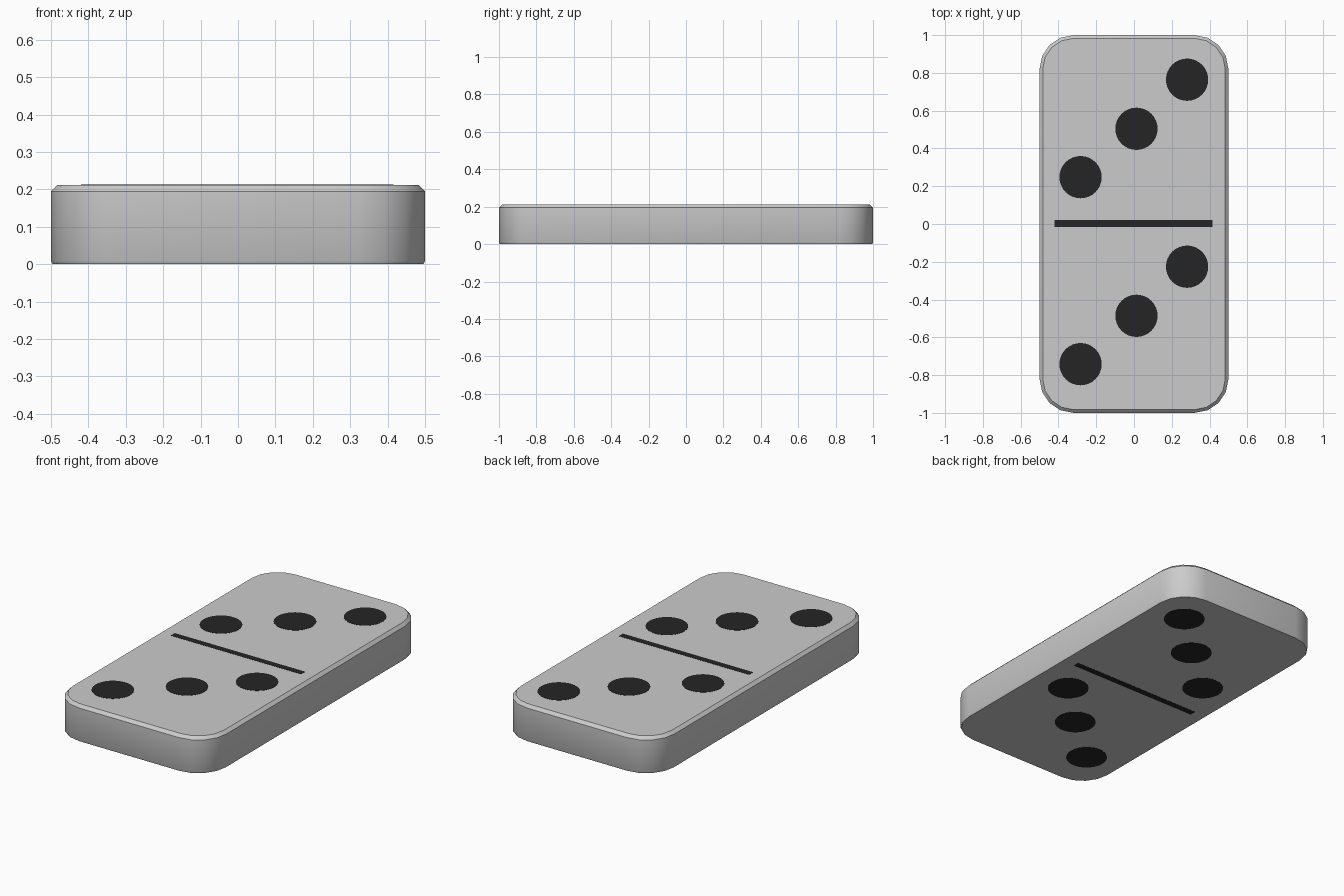
import bpy, bmesh
from math import pi, cos, sin

if "Cube" in bpy.data.objects:
    bpy.data.objects.remove(bpy.data.objects["Cube"])

HX, HY, R, STEPS = 0.5, 1.0, 0.18, 4
TOP, BOTTOM = 0.212, 0.001


def outline(inset):
    """Rounded rectangle, counter-clockwise."""
    pts, r = [], R - inset
    for k, (sx, sy) in enumerate([(1, 1), (-1, 1), (-1, -1), (1, -1)]):
        for i in range(STEPS + 1):
            a = (k + i / STEPS) * pi / 2
            pts.append((sx * (HX - R) + r * cos(a), sy * (HY - R) + r * sin(a)))
    return pts


def finish(bm, name, mat=None):
    bmesh.ops.recalc_face_normals(bm, faces=bm.faces)
    me = bpy.data.meshes.new(name)
    bm.to_mesh(me)
    bm.free()
    ob = bpy.data.objects.new(name, me)
    bpy.context.collection.objects.link(ob)
    if mat:
        me.materials.append(mat)
    bpy.ops.object.select_all(action='DESELECT')
    ob.select_set(True)
    bpy.context.view_layer.objects.active = ob
    bpy.ops.object.shade_smooth_by_angle(angle=pi / 6)
    return ob


def loft(name, rings, mat=None):
    """Capped solid through a stack of (points, z) rings."""
    bm = bmesh.new()
    loops = [[bm.verts.new((x, y, z)) for x, y in pts] for pts, z in rings]
    n = len(loops[0])
    for a, b in zip(loops, loops[1:]):
        for i in range(n):
            j = (i + 1) % n
            bm.faces.new((a[i], a[j], b[j], b[i]))
    bm.faces.new(loops[0][::-1])
    bm.faces.new(loops[-1])
    return finish(bm, name, mat)


black = bpy.data.materials.new("black")
black.diffuse_color = (0.018, 0.018, 0.018, 1)
black.use_nodes = True
black.node_tree.nodes["Principled BSDF"].inputs["Base Color"].default_value = black.diffuse_color

# Tile body with chamfered top rim and slightly eased bottom edge
loft("tile_body", [(outline(0.004), BOTTOM), (outline(0), 0.009),
                   (outline(0), 0.195), (outline(0.017), TOP)])

# Inlays run through the tile and show on both faces
Z0, Z1 = 0.0, 0.213

# Pips: a diagonal of three on each half
for half, dy in (("back", 0.0), ("front", -0.99)):
    for i, (px, py) in enumerate([(-0.283, 0.248), (0.013, 0.504), (0.281, 0.764)]):
        ring = [(px + 0.112 * cos(2 * pi * k / 32), py + dy + 0.112 * sin(2 * pi * k / 32))
                for k in range(32)]
        loft(f"pip_{half}_{i + 1}", [(ring, Z0), (ring, Z1)], black)

# Dividing bar
bar = [(-0.42, -0.016), (0.416, -0.016), (0.416, 0.021), (-0.42, 0.021)]
loft("divider_bar", [(bar, Z0), (bar, Z1)], black)
